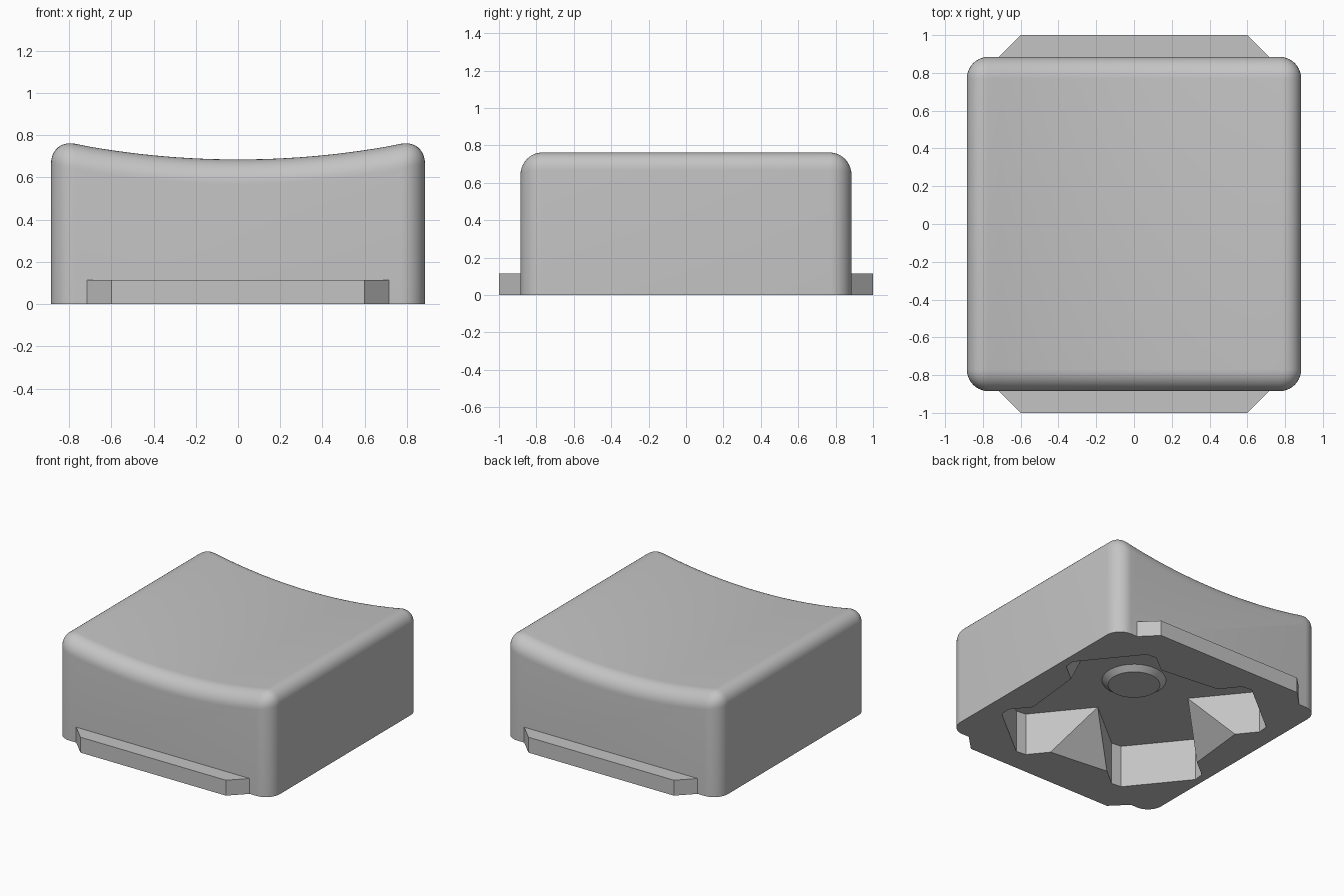
import bpy, bmesh, math
from mathutils import Matrix, Vector

old = bpy.data.objects.get("Cube")
if old:
    bpy.data.objects.remove(old, do_unlink=True)

HALF = 0.885        # half width of the body
DIP = 0.685         # lowest height of the scooped top
RADIUS = 4.1        # radius of the scoop
FILLET = 0.115
CEILING = 0.315     # depth of the pocket underneath

grey = bpy.data.materials.new("light_grey")
grey.use_nodes = True
colour = (0.55, 0.55, 0.55, 1)
grey.diffuse_color = colour
grey.node_tree.nodes["Principled BSDF"].inputs["Base Color"].default_value = colour


def make_object(name, bm):
    bmesh.ops.recalc_face_normals(bm, faces=bm.faces[:])
    mesh = bpy.data.meshes.new(name)
    bm.to_mesh(mesh)
    bm.free()
    mesh.materials.append(grey)
    obj = bpy.data.objects.new(name, mesh)
    bpy.context.collection.objects.link(obj)
    return obj


def activate(obj):
    bpy.ops.object.select_all(action='DESELECT')
    obj.select_set(True)
    bpy.context.view_layer.objects.active = obj


def extrude_outline(points, offset):
    bm = bmesh.new()
    face = bm.faces.new([bm.verts.new(p) for p in points])
    result = bmesh.ops.extrude_face_region(bm, geom=[face], use_keep_orig=True)
    moved = [g for g in result["geom"] if isinstance(g, bmesh.types.BMVert)]
    bmesh.ops.translate(bm, verts=moved, vec=offset)
    return bm


def scoop(x):
    return DIP + RADIUS - math.sqrt(RADIUS ** 2 - x ** 2)


# Body: scooped front profile pulled through the depth, with rounded edges
steps = 24
xs = [HALF] + [0.7 - 1.4 * i / steps for i in range(steps + 1)] + [-HALF]
profile = [(-HALF, -HALF, 0), (HALF, -HALF, 0)]
profile += [(x, -HALF, scoop(x)) for x in xs]
bm = extrude_outline(profile, (0, 2 * HALF, 0))
bmesh.ops.recalc_face_normals(bm, faces=bm.faces[:])
rounded = [e for e in bm.edges
           if max(v.co.z for v in e.verts) > 0.5 and e.calc_face_angle(0) > 0.7]
bmesh.ops.bevel(bm, geom=rounded, offset=FILLET, offset_type='OFFSET', segments=10,
                profile=0.5, affect='EDGES', clamp_overlap=False)
body = make_object("body", bm)


# Pocket cutter: turned cross whose inner corners are cut away toward the opening
def cross_ring(bm, z, cut):
    length, width, chamfer = 0.86, 0.31, 0.055
    ring = []
    for i in range(4):
        turn = Matrix.Rotation(math.radians(39 + 90 * i), 3, 'Z')
        for x, y in ((width + cut, -width), (length - chamfer, -width),
                     (length, chamfer - width), (length, width - chamfer),
                     (length - chamfer, width), (width + cut, width)):
            ring.append(bm.verts.new(turn @ Vector((x, y, z))))
    return ring


below = -0.05
bm = bmesh.new()
low = cross_ring(bm, below, 0.325 * (1 - below / CEILING))
high = cross_ring(bm, CEILING, 0)
bm.faces.new(low)
bm.faces.new(high)
for i in range(len(low)):
    j = (i + 1) % len(low)
    bm.faces.new((low[i], low[j], high[j], high[i]))
bmesh.ops.remove_doubles(bm, verts=bm.verts[:], dist=0.0001)
cutter = make_object("pocket_cutter", bm)
cutter.hide_render = True

activate(body)
cut = body.modifiers.new("pocket", 'BOOLEAN')
cut.object = cutter
cut.operation = 'DIFFERENCE'
cut.solver = 'EXACT'
bpy.ops.object.modifier_apply(modifier=cut.name)
bpy.data.objects.remove(cutter, do_unlink=True)
bpy.ops.object.shade_smooth_by_angle(angle=math.radians(30))

# Tapered boss on the pocket ceiling
bm = bmesh.new()
bmesh.ops.create_cone(bm, cap_ends=True, segments=48, radius1=0.175, radius2=0.217,
                      depth=0.035,
                      matrix=Matrix.Translation((0, 0, CEILING - 0.0175)))
boss = make_object("pocket_boss", bm)
activate(boss)
bpy.ops.object.shade_smooth_by_angle(angle=math.radians(30))

# Flanges along the front and back, with angled ends
for name, side in (("front_flange", -1), ("back_flange", 1)):
    outline = [(-0.6, side, 0), (0.6, side, 0),
               (0.72, side * 0.88, 0), (-0.72, side * 0.88, 0)]
    make_object(name, extrude_outline(outline, (0, 0, 0.115)))
